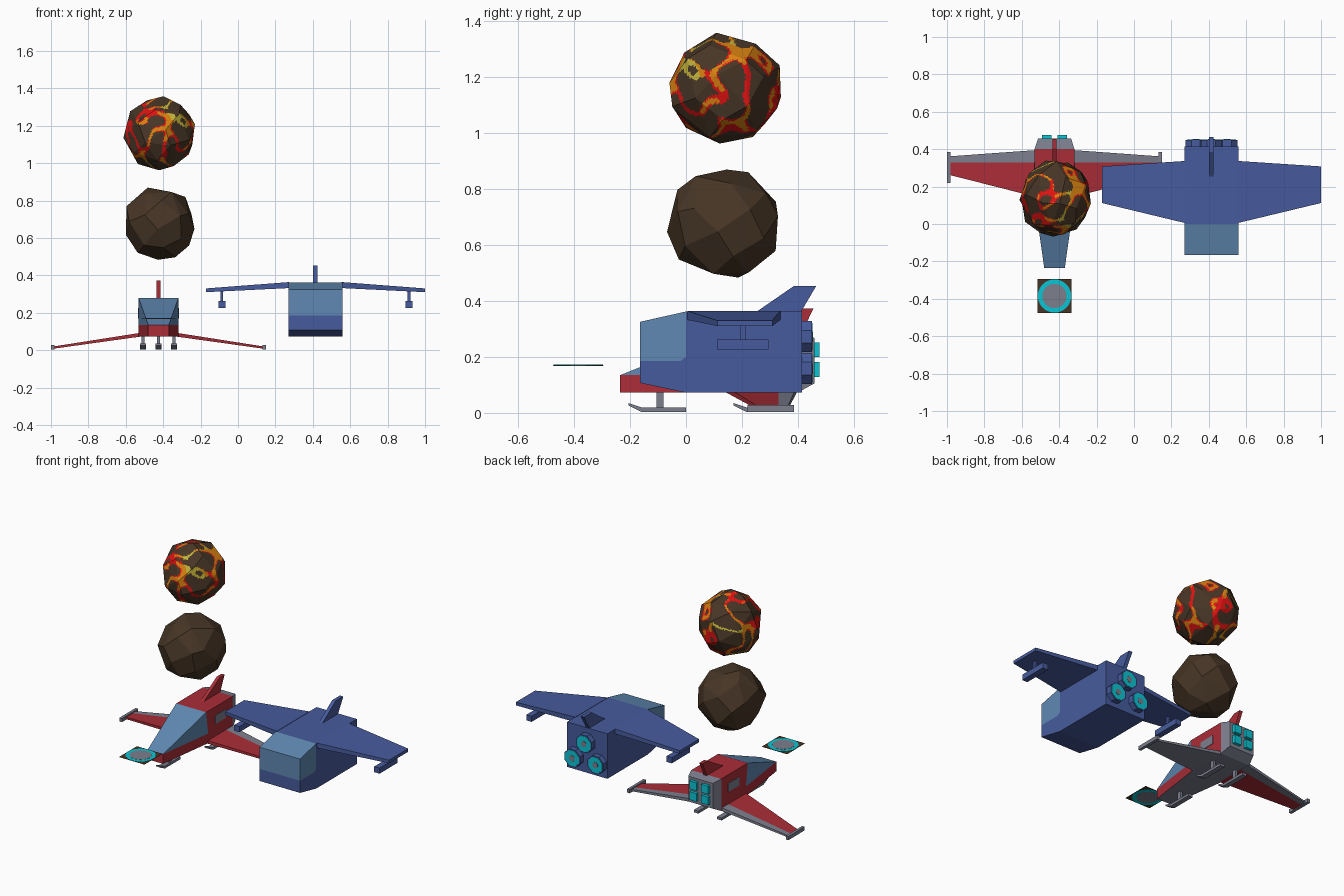
import bpy, bmesh, math, random
from mathutils import Vector, Matrix, noise

if "Cube" in bpy.data.objects:
    bpy.data.objects.remove(bpy.data.objects["Cube"])


def material(name, rgb):
    m = bpy.data.materials.new(name)
    m.diffuse_color = (*rgb, 1)
    m.use_nodes = True
    m.node_tree.nodes["Principled BSDF"].inputs["Base Color"].default_value = m.diffuse_color
    return m


BROWN = material("rock brown", (0.062, 0.036, 0.019))
BLUE = material("hull blue", (0.062, 0.105, 0.34))
GLASS = material("window blue", (0.115, 0.25, 0.45))
RED = material("hull red", (0.40, 0.026, 0.038))
GREY = material("metal grey", (0.20, 0.21, 0.27))
CYAN = material("glow cyan", (0.003, 0.56, 0.66))
ORANGE = material("lava orange", (0.68, 0.22, 0.005))
SCARLET = material("lava red", (0.75, 0.006, 0.006))
YELLOW = material("lava yellow", (0.55, 0.45, 0.04))


def finish(name, bm, *mats):
    bmesh.ops.recalc_face_normals(bm, faces=bm.faces)
    me = bpy.data.meshes.new(name)
    bm.to_mesh(me)
    bm.free()
    for m in mats:
        me.materials.append(m)
    ob = bpy.data.objects.new(name, me)
    bpy.context.collection.objects.link(ob)
    return ob


def loft(name, a, b, mat, under=None):
    """Closed solid between two matching loops; optional underside colour."""
    bm = bmesh.new()
    va, vb = [[bm.verts.new(p) for p in loop] for loop in (a, b)]
    bm.faces.new(va)
    bm.faces.new(vb)
    n = len(va)
    for i in range(n):
        j = (i + 1) % n
        bm.faces.new((va[i], va[j], vb[j], vb[i]))
    bmesh.ops.recalc_face_normals(bm, faces=bm.faces)
    if under:
        for f in bm.faces:
            f.material_index = int(f.normal.z < -0.9)
    return finish(name, bm, mat, *([under] if under else []))


def prism(name, cx, profile, half, mat, under=None):
    """Side profile of (y, z) points; half is one half width or one per point."""
    hs = half if isinstance(half, list) else [half] * len(profile)
    sides = [[(cx + s * h, y, z) for (y, z), h in zip(profile, hs)] for s in (-1, 1)]
    return loft(name, *sides, mat, under)


def box(name, cx, hx, y0, y1, z0, z1, mat):
    return prism(name, cx, [(y0, z0), (y1, z0), (y1, z1), (y0, z1)], hx, mat)


def disc(name, centre, r, depth, sides, mat, axis="Z", turn=0.0):
    bm = bmesh.new()
    bmesh.ops.create_cone(bm, cap_ends=True, segments=sides, radius1=r, radius2=r,
                          depth=depth, matrix=Matrix.Rotation(turn, 4, "Z"))
    if axis == "Y":
        bm.transform(Matrix.Rotation(math.pi / 2, 4, "X"))
    bm.transform(Matrix.Translation(centre))
    return finish(name, bm, mat)


def wing(name, cx, side, root, tip, mat, under=None):
    """root and tip: (x offset, front y, rear y, bottom z, top z)."""
    loops = [[(cx + side * x, f, b), (cx + side * x, r, b),
              (cx + side * x, r, t), (cx + side * x, f, t)]
             for x, f, r, b, t in (root, tip)]
    return loft(name, *loops, mat, under)


# ---- blue cargo ship ----
B = 0.414
prism("blue_hull", B, [(-.165, .107), (0, .072), (.415, .072), (.415, .362), (0, .362),
                       (0, .2), (-.02, .185), (-.165, .185)], .144, BLUE)
prism("blue_cockpit_glass", B, [(-.165, .185), (-.02, .185), (0, .2), (0, .362),
                                (-.165, .325)], .144, GLASS)
prism("blue_tail_fin", B, [(.25, .36), (.41, .36), (.465, .453), (.385, .453)], .012, BLUE)
for s, side in ((-1, "left"), (1, "right")):
    wing(f"blue_wing_{side}", B, s, (.14, .005, .337, .332, .364),
         (.585, .112, .308, .31, .33), BLUE)
    box(f"blue_pod_{side}", B + s * .5, .019, .11, .295, .226, .262, BLUE)
    box(f"blue_pod_strut_{side}", B + s * .5, .007, .193, .212, .26, .32, BLUE)
for i, (dx, z) in enumerate(((0, .272), (-.083, .158), (.083, .158))):
    t = math.pi / 8
    disc(f"blue_engine_{i}", (B + dx, .432, z), .06, .036, 8, BLUE, "Y", t)
    disc(f"blue_engine_glow_{i}", (B + dx, .4485, z), .053, .007, 8, CYAN, "Y", t)
    disc(f"blue_engine_core_{i}", (B + dx, .450, z), .02, .008, 8, GREY, "Y", t)

# ---- red fighter ----
R = -0.425
prism("red_nose", R, [(-.235, .073), (.15, .073), (.15, .135), (-.235, .135)],
      [.055, .107, .107, .055], RED, GREY)
prism("red_windscreen", R, [(-.235, .135), (.15, .135), (.13, .28)],
      [.055, .107, .107], GLASS)
prism("red_hull", R, [(.15, .073), (.4, .073), (.4, .28), (.13, .28), (.15, .135)],
      .107, RED, GREY)
loft("red_engine_block",
     *[[(R - h, y, a), (R + h, y, a), (R + h, y, b), (R - h, y, b)]
       for h, y, a, b in ((.107, .4, .073, .28), (.088, .458, .105, .268))], GREY)
prism("red_tail_fin", R, [(.24, .278), (.41, .278), (.455, .373), (.405, .373)], .011, RED)
for s, side in ((-1, "left"), (1, "right")):
    wing(f"red_wing_{side}", R, s, (.1, .145, .33, .072, .092),
         (.56, .262, .33, .008, .02), RED, GREY if s > 0 else None)
    wing(f"red_wing_flap_{side}", R, s, (.1, .33, .395, .072, .092),
         (.56, .33, .362, .008, .02), GREY)
    box(f"red_wing_tip_{side}", R + s * .566, .009, .22, .385, .004, .028, GREY)
    box(f"red_side_window_{side}", R + s * .107, .003, .22, .33, .17, .225, GREY)
    for z in (.155, .225):
        box(f"red_engine_glow_{side}_{z}", R + s * .042, .025, .45, .477,
            z - .026, z + .026, CYAN)

# landing skids: one front, two rear
for name, dx, y0, y1, ys in (("front", 0, -.205, 0, -.093), ("rear_left", -.083, .17, .385, .3),
                             ("rear_right", .083, .17, .385, .3)):
    prism(f"skid_{name}", R + dx, [(y0, .026), (y0 + .045, .004), (y1, .004), (y1, .02),
                                   (y0 + .045, .02), (y0, .035)], .016, GREY)
    box(f"skid_strut_{name}", R + dx, .008, ys - .013, ys + .013, .015, .078, GREY)


# ---- asteroids ----
def asteroid(name, centre, radii, seed, lava):
    rnd = random.Random(seed)
    bm = bmesh.new()
    n = 32
    for i in range(n):  # jittered spiral of points, wrapped in a convex hull
        z = 1 - (2 * i + 1) / n
        a = i * 2.39996 + seed
        q = math.sqrt(1 - z * z)
        p = Vector((q * math.cos(a), q * math.sin(a), z))
        p += Vector([rnd.uniform(-.14, .14) for _ in range(3)])
        p = p.normalized() * rnd.uniform(.98, 1.04)
        bm.verts.new([c + k * r for c, k, r in zip(centre, p, radii)])
    bmesh.ops.convex_hull(bm, input=bm.verts)
    if not lava:
        bmesh.ops.dissolve_limit(bm, angle_limit=.22, verts=bm.verts, edges=bm.edges)
        return finish(name, bm, BROWN)
    bmesh.ops.subdivide_edges(bm, edges=bm.edges, cuts=11, use_grid_fill=True)
    for f in bm.faces:  # lava veins follow the zero line of a noise field
        c = f.calc_center_median()
        v = abs(noise.noise(c * 9))
        w = noise.noise(c * 7 + Vector((5, 3, 8)))
        if v < .085:
            f.material_index = 3 if w > .36 else 1
            if w < -.12:
                f.material_index = 2
        elif v < .13 and w < .2:
            f.material_index = 2
    return finish(name, bm, BROWN, ORANGE, SCARLET, YELLOW)


asteroid("rock_asteroid", (-.42, .135, .675), (.192, .205, .202), 3, False)
asteroid("lava_asteroid", (-.417, .142, 1.158), (.192, .203, .196), 5, True)

# ---- floating target plate ----
P = (-.425, -.385, .17)
box("target_plate", P[0], .09, P[1] - .09, P[1] + .09, P[2] - .001, P[2] + .001, BROWN)
disc("target_ring", P, .089, .004, 32, CYAN)
disc("target_centre", P, .065, .006, 32, GREY)
